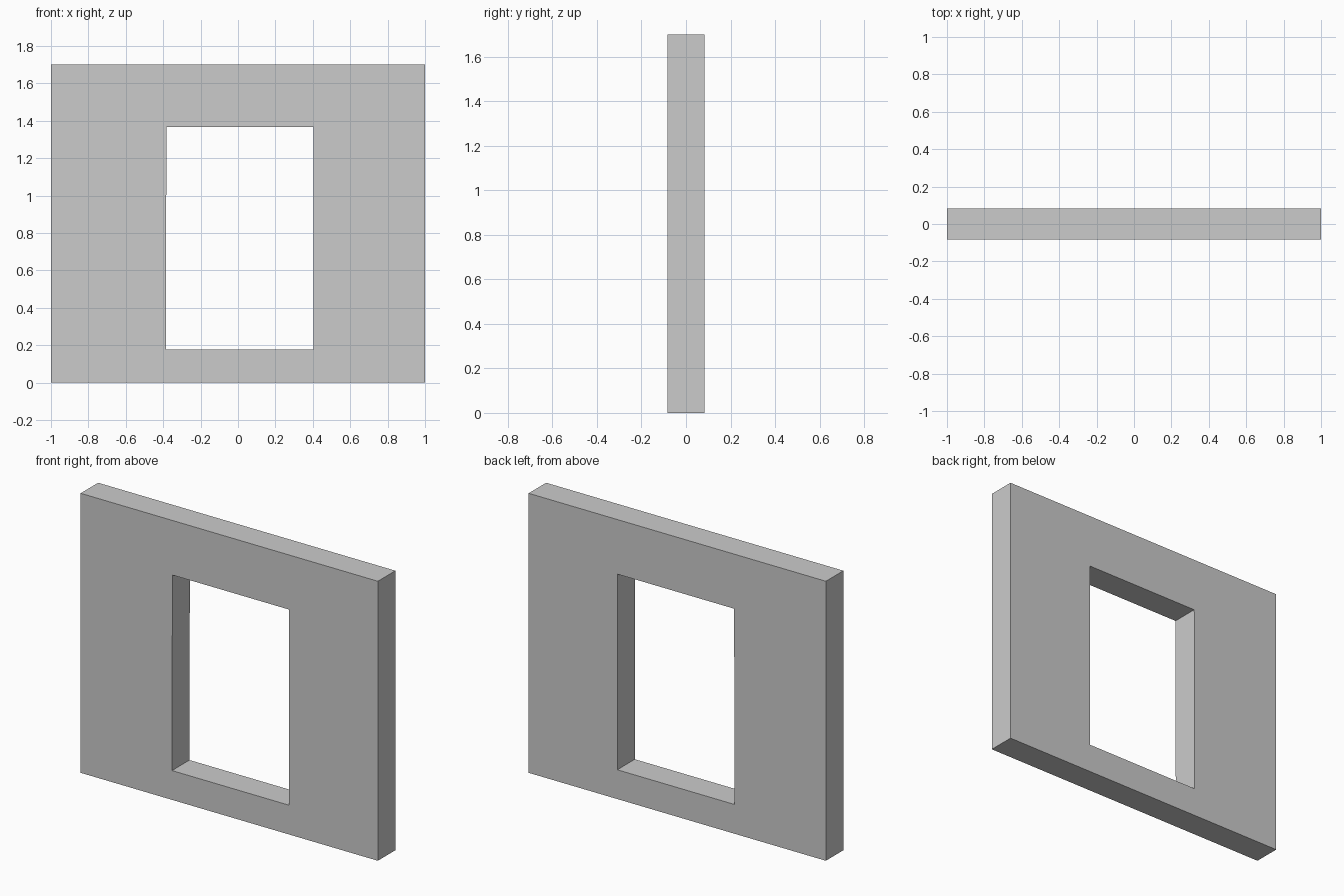
import bpy, bmesh

if "Cube" in bpy.data.objects:
    bpy.data.objects.remove(bpy.data.objects["Cube"])

HALF_DEPTH = 0.084
# Wall outline and window opening, as matching (x, z) corners
OUTER = [(-1, 0), (1, 0), (1, 1.70), (-1, 1.70)]
OPENING = [(-0.385, 0.178), (0.403, 0.178), (0.403, 1.368), (-0.383, 1.368)]

bm = bmesh.new()


def ring(points, y):
    return [bm.verts.new((x, y, z)) for x, z in points]


def bridge(a, b):
    for i in range(4):
        j = (i + 1) % 4
        bm.faces.new((a[i], a[j], b[j], b[i]))


# Front face, outer edge, back face and opening reveal form one closed loop of rings
rings = [ring(OUTER, -HALF_DEPTH), ring(OPENING, -HALF_DEPTH),
         ring(OPENING, HALF_DEPTH), ring(OUTER, HALF_DEPTH)]
for k in range(4):
    bridge(rings[k], rings[(k + 1) % 4])
bmesh.ops.recalc_face_normals(bm, faces=bm.faces)

mesh = bpy.data.meshes.new("wall_with_window_opening")
bm.to_mesh(mesh)
bm.free()
wall = bpy.data.objects.new("wall_with_window_opening", mesh)
bpy.context.collection.objects.link(wall)
